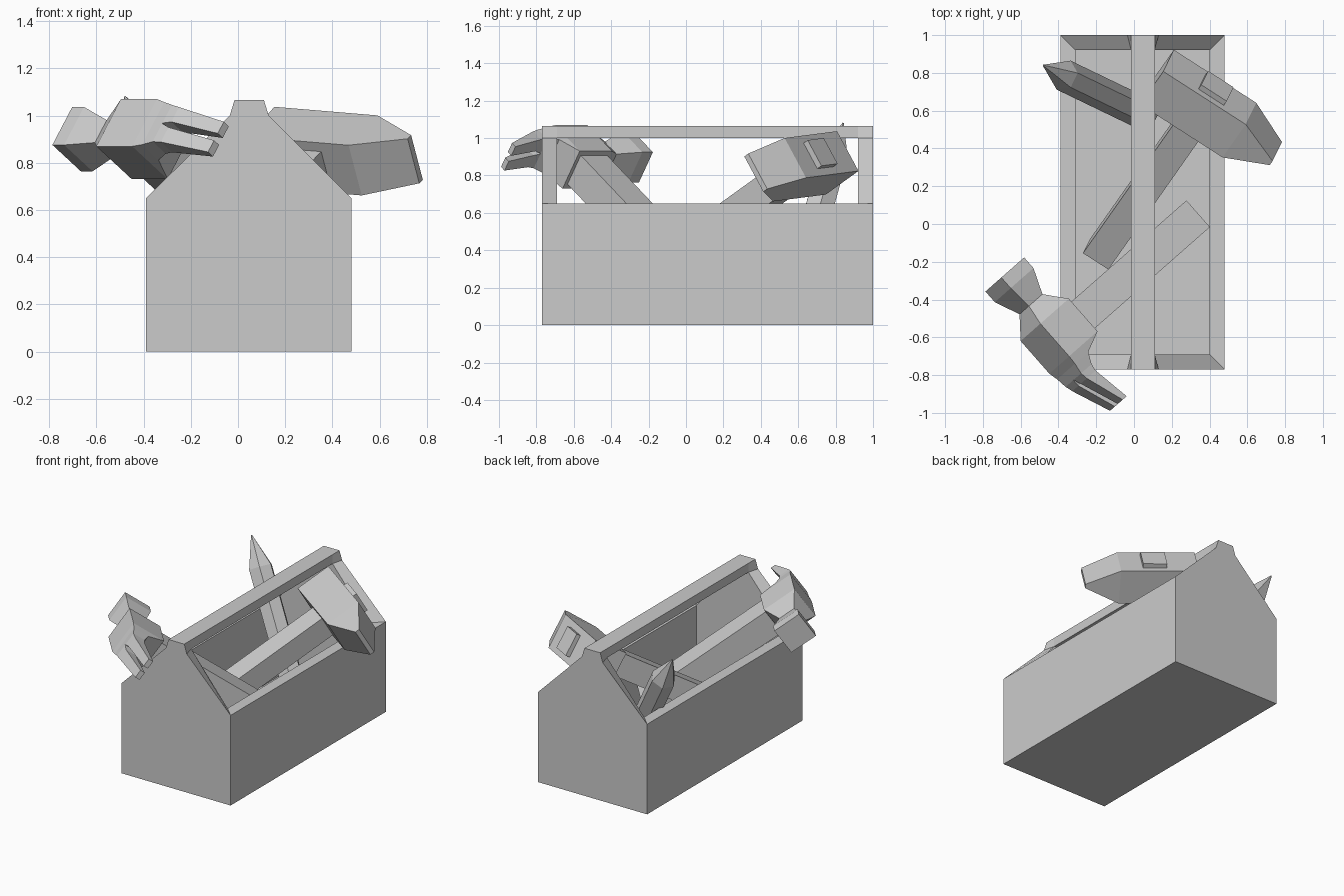
import bpy, bmesh
from mathutils import Vector
from math import cos, sin, tau

cube = bpy.data.objects.get("Cube")
if cube:
    bpy.data.objects.remove(cube, do_unlink=True)

grey = bpy.data.materials.new("light_grey")
grey.use_nodes = True
colour = (0.6, 0.6, 0.6, 1)
grey.diffuse_color = colour
grey.node_tree.nodes["Principled BSDF"].inputs["Base Color"].default_value = colour


def loft(name, rings):
    """Join matching rings of points into a closed, flat-shaded solid."""
    bm = bmesh.new()
    loops = [[bm.verts.new(p) for p in ring] for ring in rings]
    n = len(loops[0])
    for a, b in zip(loops, loops[1:]):
        for i in range(n):
            j = (i + 1) % n
            bm.faces.new((a[i], a[j], b[j], b[i]))
    bm.faces.new(loops[0])
    bm.faces.new(loops[-1])
    bmesh.ops.recalc_face_normals(bm, faces=bm.faces)
    mesh = bpy.data.meshes.new(name)
    bm.to_mesh(mesh)
    bm.free()
    mesh.materials.append(grey)
    obj = bpy.data.objects.new(name, mesh)
    bpy.context.collection.objects.link(obj)
    return obj


def box(name, x0, x1, y0, y1, z0, z1):
    return loft(name, [[(x0, y0, z), (x1, y0, z), (x1, y1, z), (x0, y1, z)]
                       for z in (z0, z1)])


class Frame:
    """Tool axes: u along the head, w up the handle, v across."""
    def __init__(self, origin, u, w):
        self.o = Vector(origin)
        self.u = Vector(u).normalized()
        w = Vector(w)
        self.w = (w - self.u * w.dot(self.u)).normalized()
        self.v = self.u.cross(self.w)

    def at(self, a, b, c):
        return self.o + self.u * a + self.w * b + self.v * c

    def head(self, name, sections):
        # section: position on u, centre and half size on w, then on v
        return loft(name, [[self.at(a, w + i * hw, v + k * hv)
                            for i, k in ((-1, -1), (1, -1), (1, 1), (-1, 1))]
                           for a, w, hw, v, hv in sections])

    def handle(self, name, u, half, bottom, top):
        return loft(name, [[self.at(u + i * half, h, k * half)
                            for i, k in ((-1, -1), (1, -1), (1, 1), (-1, 1))]
                           for h in (bottom, top)])


# Box ends, with edges splayed towards the outside
LEFT, RIGHT, FRONT, BACK, RIM, T = -0.39, 0.48, -0.77, 1.0, 0.65, 0.08


def end_profile(y, inset, flare):
    right = [(RIGHT - inset, 0), (RIGHT - inset, RIM),
             (0.11 + flare, 1.0), (0.11, 1.065)]
    mid = LEFT + RIGHT
    both = right + [(mid - x, z) for x, z in reversed(right)]
    # the grip sits slightly off the mirror line
    return [(x + (0.005 if z > RIM and x < 0 else 0), y, z) for x, z in both]


for name, y, step in (("front_end", FRONT, T), ("back_end", BACK, -T)):
    loft(name, [end_profile(y, 0, 0.02), end_profile(y + step, T, 0)])

# Mitred side walls, floor and carrying bar
for name, outer, step in (("left_wall", RIGHT, -T), ("right_wall", LEFT, T)):
    loft(name, [[(outer, FRONT, z), (outer, BACK, z),
                 (outer + step, BACK - T, z), (outer + step, FRONT + T, z)]
                for z in (0, RIM)])
box("floor", LEFT + T, RIGHT - T, FRONT + T, BACK - T, 0, T)
box("carrying_bar", -0.015, 0.11, FRONT + T, BACK - T, 1.0, 1.065)

# Claw hammer
claw = Frame((-0.40, -0.59, 0.90), (-0.66, 0.75, 0), (-0.615, -0.54, 0.57))
claw.handle("hammer_handle", -0.005, 0.094, -1.13, -0.05)
claw.head("hammer_head", [
    (0.43, 0, 0.098, 0, 0.098),
    (0.355, 0, 0.098, 0, 0.098),
    (0.22, 0, 0.058, 0, 0.058),
    (0.11, 0, 0.122, 0, 0.122),
    (-0.12, 0, 0.122, 0, 0.122),
    (-0.17, 0.06, 0.057, 0, 0.11),
    (-0.23, 0.073, 0.045, 0, 0.095)])
for side, name in ((1, "upper_claw"), (-1, "lower_claw")):
    claw.head(name, [
        (-0.23, 0.073, 0.045, side * 0.048, 0.047),
        (-0.27, 0.07, 0.038, side * 0.052, 0.038),
        (-0.48, 0.0, 0.017, side * 0.048, 0.03)])

# Wedge-ended hammer, its handle showing through the head
wedge = Frame((0.39, 0.605, 0.845), (0.84, -0.54, -0.07), (0.49, 0.71, 0.51))
wedge.handle("wedge_hammer_handle", -0.03, 0.08, -1.11, 0.155)
wedge.head("wedge_hammer_head", [
    (-0.32, 0, 0.124, 0, 0.124),
    (0.2, 0, 0.124, 0, 0.124),
    (0.43, 0, 0.015, 0, 0.11)])

# Pointed bar
tip, foot = Vector((-0.48, 0.84, 1.08)), Vector((0.08, 0.57, 0.12))
axis = (foot - tip).normalized()
side = axis.cross(Vector((0, 0, 1))).normalized()
up = side.cross(axis)
loft("pointed_bar", [
    [tip + axis * d + (side * cos(tau * i / 6) + up * sin(tau * i / 6)) * r
     for i in range(6)]
    for d, r in ((0, 0.004), (0.22, 0.085), (1.1, 0.085))])
